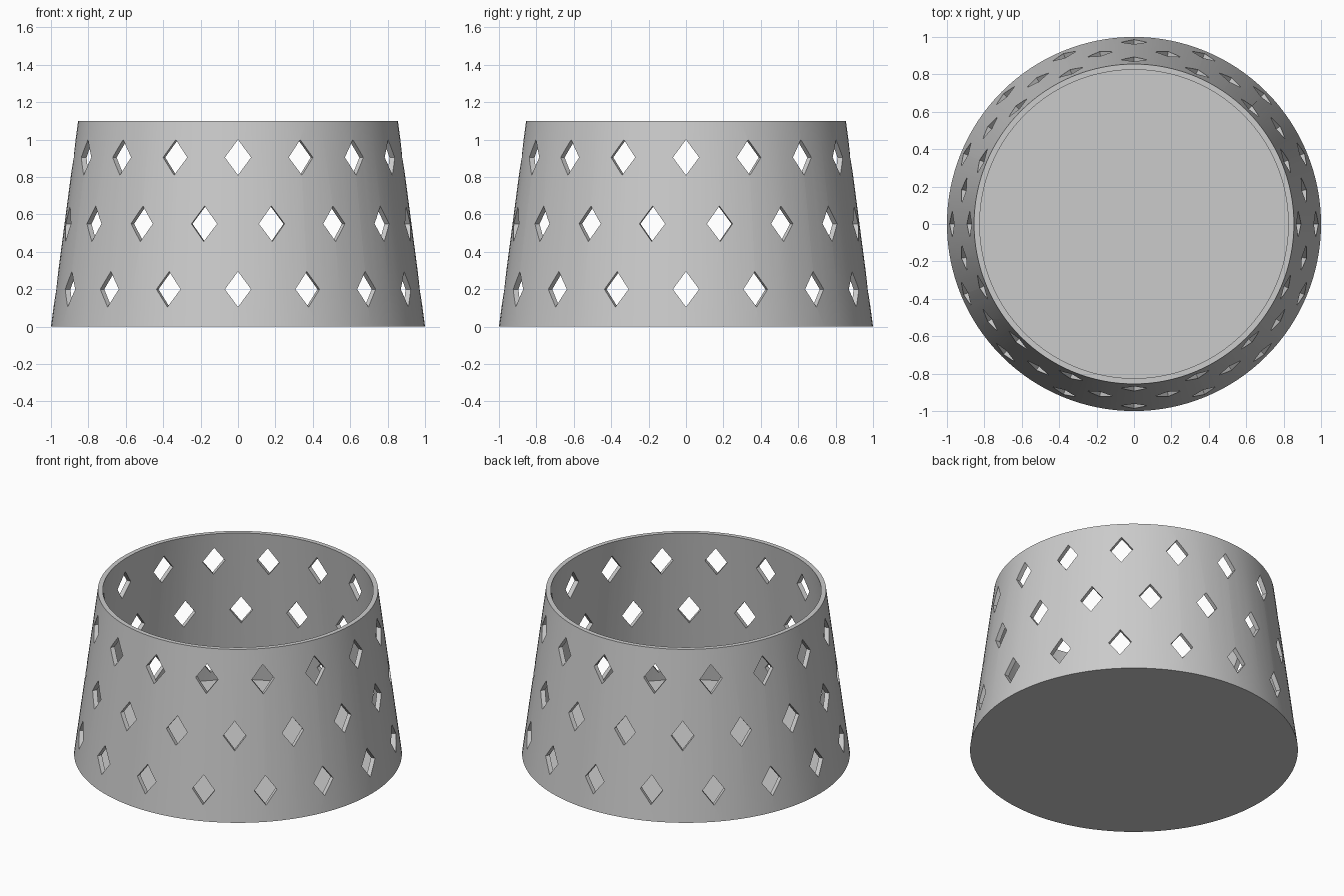
import bpy, bmesh, math
from mathutils import Matrix, Vector

if "Cube" in bpy.data.objects:
    bpy.data.objects.remove(bpy.data.objects["Cube"], do_unlink=True)

SEGMENTS = 128
HEIGHT, FLOOR, WALL = 1.1, 0.05, 0.03
BASE_R, TOP_R = 1.0, 0.855
PER_ROW = 16
HALF_W, HALF_H = 0.07, 0.095


def outer_radius(z):
    return BASE_R + (TOP_R - BASE_R) * z / HEIGHT


def new_object(name, bm):
    bmesh.ops.recalc_face_normals(bm, faces=bm.faces)
    mesh = bpy.data.meshes.new(name)
    bm.to_mesh(mesh)
    bm.free()
    obj = bpy.data.objects.new(name, mesh)
    bpy.context.collection.objects.link(obj)
    return obj


# Plain grey material
grey = bpy.data.materials.new("light grey")
grey.use_nodes = True
colour = (0.6, 0.6, 0.6, 1)
grey.diffuse_color = colour
grey.node_tree.nodes["Principled BSDF"].inputs["Base Color"].default_value = colour

# Tapered basket: rings from outer base, over the rim, down to the floor
profile = [(BASE_R, 0), (TOP_R, HEIGHT), (TOP_R - WALL, HEIGHT),
           (outer_radius(FLOOR) - WALL, FLOOR)]
bm = bmesh.new()
rings = []
for r, z in profile:
    angles = [math.tau * i / SEGMENTS for i in range(SEGMENTS)]
    rings.append([bm.verts.new((r * math.cos(a), r * math.sin(a), z)) for a in angles])
for low, high in zip(rings, rings[1:]):
    for i in range(SEGMENTS):
        j = (i + 1) % SEGMENTS
        bm.faces.new((low[i], low[j], high[j], high[i]))
bm.faces.new(rings[0])
bm.faces.new(rings[-1])
basket = new_object("basket", bm)
basket.data.materials.append(grey)

# Diamond prisms in three staggered rows
bm = bmesh.new()
for z, offset in ((0.2, 0), (0.55, 0.5), (0.905, 0)):
    for i in range(PER_ROW):
        turn = Matrix.Rotation(math.tau * (i + offset) / PER_ROW, 4, 'Z')
        ends = []
        for r in (0.7, 1.1):
            corners = ((-HALF_W, 0), (0, -HALF_H), (HALF_W, 0), (0, HALF_H))
            ends.append([bm.verts.new(turn @ Vector((r, w, z + h))) for w, h in corners])
        bm.faces.new(ends[0])
        bm.faces.new(ends[1])
        for k in range(4):
            n = (k + 1) % 4
            bm.faces.new((ends[0][k], ends[0][n], ends[1][n], ends[1][k]))
cutter = new_object("diamond_cutters", bm)
cutter.data.materials.append(grey)
cutter.hide_render = True

# Cut the holes, then shade the walls smoothly
cut = basket.modifiers.new("diamond holes", 'BOOLEAN')
cut.operation = 'DIFFERENCE'
cut.solver = 'EXACT'
cut.object = cutter
bpy.ops.object.select_all(action='DESELECT')
basket.select_set(True)
bpy.context.view_layer.objects.active = basket
bpy.ops.object.modifier_apply(modifier=cut.name)
bpy.data.objects.remove(cutter, do_unlink=True)
bpy.ops.object.shade_smooth_by_angle(angle=math.radians(30))
